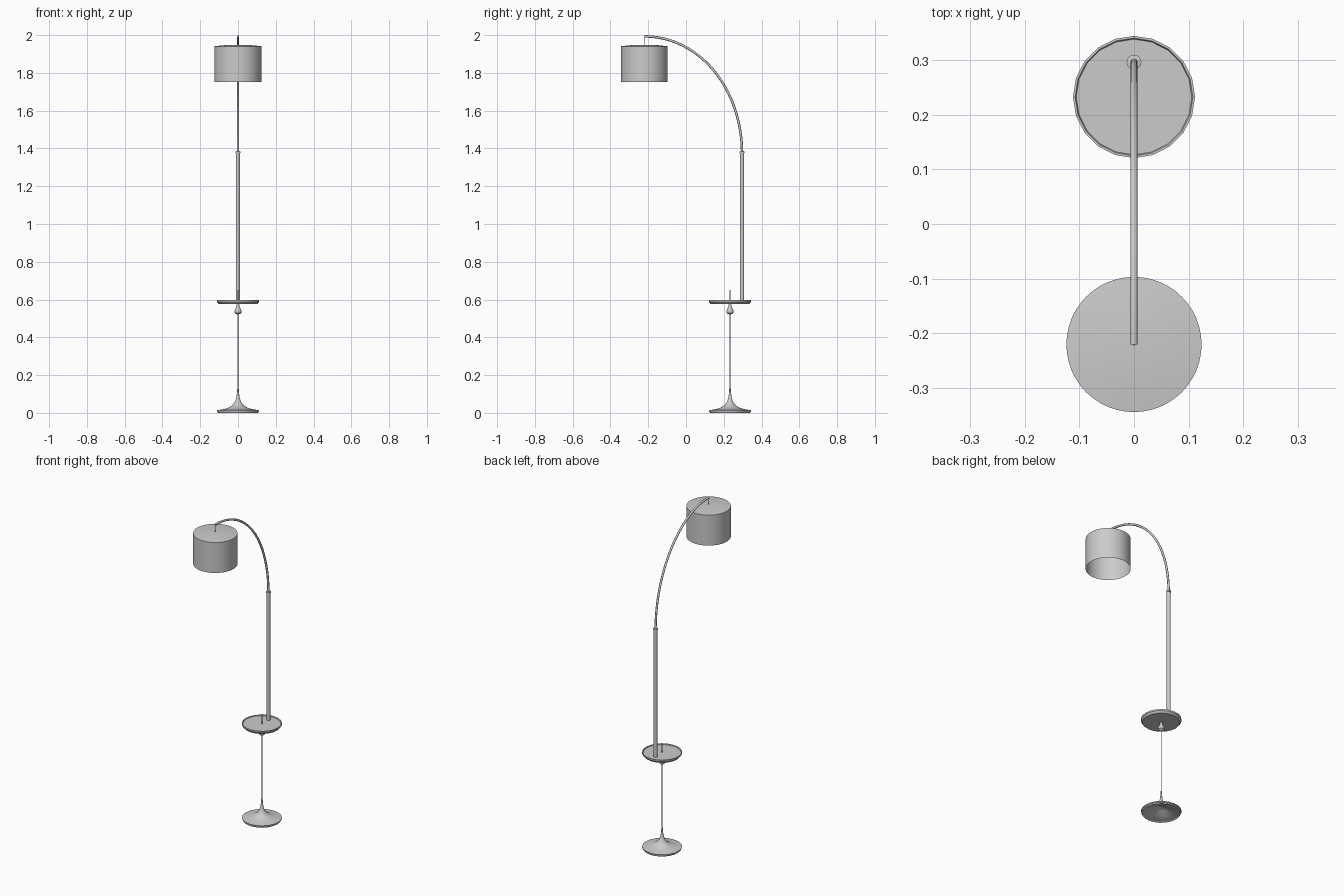
import bpy, bmesh, math

if "Cube" in bpy.data.objects:
    bpy.data.objects.remove(bpy.data.objects["Cube"])


def lathe(name, profile, y, sides):
    """Revolve (radius, z) points about a vertical axis at x=0, y."""
    bm = bmesh.new()
    rings = []
    for r, z in profile:
        if r == 0:
            rings.append([bm.verts.new((0, y, z))])
        else:
            rings.append([bm.verts.new((r * math.cos(2 * math.pi * i / sides),
                                        y + r * math.sin(2 * math.pi * i / sides), z))
                          for i in range(sides)])
    for a, b in zip(rings, rings[1:]):
        for i in range(sides):
            j = (i + 1) % sides
            corners = [a[i % len(a)], a[j % len(a)], b[j % len(b)], b[i % len(b)]]
            bm.faces.new(list(dict.fromkeys(corners)))
    bmesh.ops.recalc_face_normals(bm, faces=bm.faces[:])
    mesh = bpy.data.meshes.new(name)
    bm.to_mesh(mesh)
    bm.free()
    ob = bpy.data.objects.new(name, mesh)
    bpy.context.collection.objects.link(ob)
    bpy.ops.object.select_all(action='DESELECT')
    bpy.context.view_layer.objects.active = ob
    ob.select_set(True)
    bpy.ops.object.shade_smooth_by_angle(angle=math.radians(35))
    return ob


def rod(name, r, z0, z1, y, sides=12):
    return lathe(name, [(0, z0), (r, z0), (r, z1), (0, z1)], y, sides)


BASE_Y, POLE_Y, SHADE_Y = 0.233, 0.297, -0.221

# Trumpet-shaped foot, hollow underneath
lathe("base", [(0, 0.14), (0.003, 0.14), (0.006, 0.10), (0.010, 0.075), (0.018, 0.055),
               (0.032, 0.038), (0.055, 0.025), (0.085, 0.018), (0.112, 0.014),
               (0.111, 0.008), (0.104, 0.004), (0.098, 0.004), (0.06, 0.016), (0.03, 0.03),
               (0, 0.045)], BASE_Y, 20)
lathe("base_rim", [(0.111, 0.012), (0.106, 0.0), (0.099, 0.004)], BASE_Y, 20)

# Slim stem running through the tray, with a teardrop knob below
rod("stem", 0.0025, 0.13, 0.65, BASE_Y)
lathe("knob", [(0, 0.521), (0.010, 0.523), (0.018, 0.530), (0.019, 0.538), (0.015, 0.550),
               (0.009, 0.562), (0.006, 0.578)], BASE_Y, 20)

# Round tray
lathe("tray", [(0, 0.592), (0.106, 0.592), (0.108, 0.597), (0.112, 0.597), (0.112, 0.588),
               (0.103, 0.577), (0, 0.577)], BASE_Y, 20)

# Upright pole with collar at its top
lathe("pole", [(0, 0.59), (0.011, 0.59), (0.011, 1.375), (0.0135, 1.375), (0.0135, 1.384),
               (0.006, 1.386), (0, 1.386)], POLE_Y, 20)

# Arched arm: quarter ellipse swept as a tube
curve = bpy.data.curves.new("arm", 'CURVE')
curve.dimensions = '3D'
curve.bevel_depth = 0.0065
curve.bevel_resolution = 2
curve.use_fill_caps = True
curve.resolution_u = 24
spline = curve.splines.new('BEZIER')
spline.bezier_points.add(1)
k = 0.56
top, low = 1.9935, 1.37
span, rise = POLE_Y - SHADE_Y, top - low
start, end = spline.bezier_points
start.co = (0, POLE_Y, low)
start.handle_left = (0, POLE_Y, low - 0.1)
start.handle_right = (0, POLE_Y, low + rise * k)
end.co = (0, SHADE_Y, top)
end.handle_left = (0, SHADE_Y + span * k, top)
end.handle_right = (0, SHADE_Y - 0.1, top)
bpy.context.collection.objects.link(bpy.data.objects.new("arm", curve))

# Drum shade, closed above and open below, hung from a thin wire
rod("shade_wire", 0.002, 1.94, 1.99, SHADE_Y, 8)
lathe("shade", [(0, 1.949), (0.06, 1.948), (0.124, 1.941), (0.124, 1.753)], SHADE_Y, 48)
